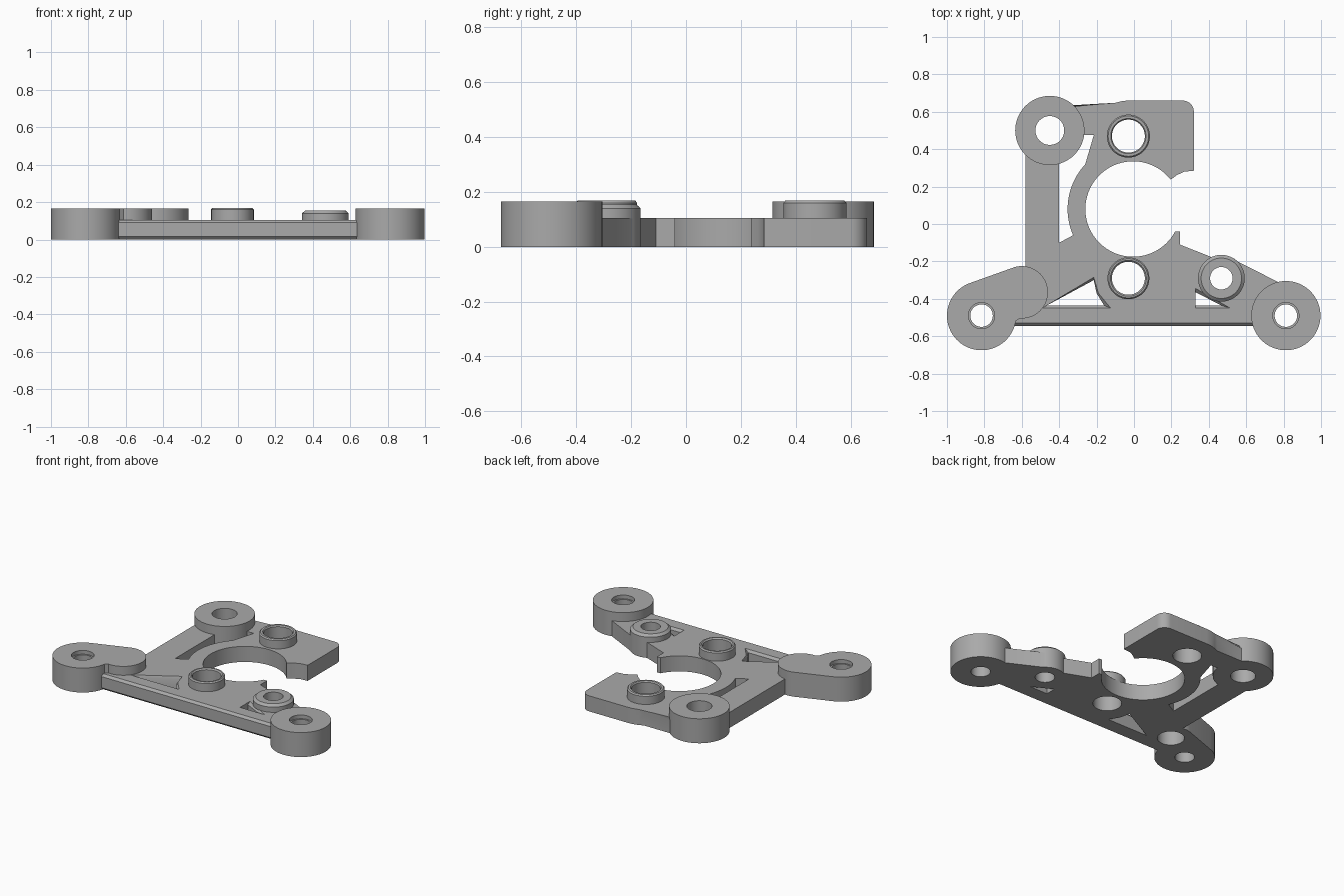
import bpy, bmesh
from math import radians, cos, sin, pi

if "Cube" in bpy.data.objects:
    bpy.data.objects.remove(bpy.data.objects["Cube"])

grey = bpy.data.materials.new("plain grey")
grey.use_nodes = True
COLOUR = (0.4, 0.4, 0.4, 1)
grey.diffuse_color = COLOUR
grey.node_tree.nodes["Principled BSDF"].inputs["Base Color"].default_value = COLOUR

THICK, TALL, CHAMFER = 0.105, 0.165, 0.015
INSET = 0.002
EAR_R, LOBE_R = 0.185, 0.14
EAR_BACK, EAR_LEFT, EAR_RIGHT = (-0.45, 0.5), (-0.815, -0.49), (0.812, -0.49)
LOBE = (-0.6, -0.365)
BOSS_BACK, BOSS_FRONT, BOSS_SIDE = (-0.03, 0.47), (-0.03, -0.29), (0.467, -0.29)
BORE = (-0.005, 0.08)


def arc(centre, r, start, end, n=24):
    steps = [radians(start + (end - start) * i / n) for i in range(n + 1)]
    return [(centre[0] + r * cos(a), centre[1] + r * sin(a)) for a in steps]


def circle(centre, r):
    return arc(centre, r, 0, 360, 64)[:-1]


def finish(name, bm):
    bmesh.ops.recalc_face_normals(bm, faces=bm.faces)
    mesh = bpy.data.meshes.new(name)
    bm.to_mesh(mesh)
    bm.free()
    mesh.materials.append(grey)
    obj = bpy.data.objects.new(name, mesh)
    bpy.context.collection.objects.link(obj)
    return obj


def loft(name, layers, bevel_rule=None):
    """Solid through a stack of (height, outline) layers."""
    bm = bmesh.new()
    rings = [[bm.verts.new((x, y, z)) for x, y in pts] for z, pts in layers]
    bm.faces.new(rings[0])
    bm.faces.new(rings[-1])
    for low, high in zip(rings, rings[1:]):
        for i in range(len(low)):
            bm.faces.new((low[i - 1], low[i], high[i], high[i - 1]))
    if bevel_rule:
        edges = [e for e in bm.edges if bevel_rule(*e.verts)]
        bmesh.ops.bevel(bm, geom=edges, offset=CHAMFER, segments=1, affect='EDGES')
    return finish(name, bm)


def prism(name, pts, low=0.0, high=THICK, rule=None):
    return loft(name, [(low, pts), (high, pts)], rule)


def tube(name, centre, profile, n=64):
    """Revolve a closed (radius, height) profile about a vertical axis."""
    bm = bmesh.new()
    rings = [[bm.verts.new((centre[0] + r * cos(2 * pi * i / n),
                            centre[1] + r * sin(2 * pi * i / n), z))
              for i in range(n)] for r, z in profile]
    for k, ring in enumerate(rings):
        for i in range(n):
            bm.faces.new((rings[k - 1][i - 1], rings[k - 1][i], ring[i], ring[i - 1]))
    return finish(name, bm)


def cut(obj, cutters):
    bpy.context.view_layer.objects.active = obj
    for cutter in cutters:
        cutter.hide_render = True
        mod = obj.modifiers.new("cut", 'BOOLEAN')
        mod.operation, mod.solver, mod.object = 'DIFFERENCE', 'EXACT', cutter
        bpy.ops.object.modifier_apply(modifier=mod.name)
        bpy.data.objects.remove(cutter)


def lobed_outline(inset=0.0):
    return (arc(EAR_LEFT, EAR_R - inset, 108, 351, 48)
            + arc(LOBE, LOBE_R - inset, 265, 465, 36))


def drill(centre, r, low=-0.1, high=0.4):
    return prism("drill", circle(centre, r), low, high)


# Base plate with the open bore on its side
outline = [(-0.7, -0.545), (0.7, -0.545), (0.84, -0.345)]
outline += arc(BOSS_SIDE, 0.125, 45, 115, 12)
outline += [(0.245, -0.11), (0.245, -0.04), (0.22, -0.04)]
outline += arc(BORE, 0.255, -30, -322, 72)
outline += [(0.23, 0.262), (0.27, 0.28), (0.32, 0.285)]
outline += arc((0.26, 0.6), 0.06, 0, 90, 10)
outline += [(-0.03, 0.66), (-0.06, 0.658), (-0.1, 0.648), (-0.13, 0.635),
            (-0.4, 0.635), (-0.58, 0.5), (-0.58, -0.3), (-0.7, -0.4)]


def chamfered_edge(a, b):
    front = max(a.co.y, b.co.y) < -0.54
    back = abs(a.co.y - 0.635) + abs(b.co.y - 0.635) < 0.001 and min(a.co.z, b.co.z) > 0.1
    return (front or back) and abs(a.co.x - b.co.x) > 0.1


plate = prism("base_plate", outline, rule=chamfered_edge)

# Openings in the plate: curved gap and two flared triangular slots
gap = [(-0.4, 0.45), (-0.4, -0.1)] + arc(BORE, 0.35, 203.6, 137) + [(-0.215, 0.475), (-0.3, 0.475)]
slot_left = [(-0.465, -0.435), (-0.16, -0.435), (-0.2, -0.37), (-0.215, -0.3)]
slot_left_top = [(-0.49, -0.45), (-0.125, -0.45), (-0.19, -0.37), (-0.215, -0.285)]
slot_right = [(0.33, -0.365), (0.33, -0.435), (0.465, -0.435)]
slot_right_top = [(0.33, -0.345), (0.33, -0.45), (0.515, -0.45)]
cutters = [prism("gap", gap, -0.1, 0.3)]
for small, wide in ((slot_left, slot_left_top), (slot_right, slot_right_top)):
    cutters.append(loft("slot", [(-0.1, small), (THICK - CHAMFER, small),
                                 (THICK, wide), (0.3, wide)]))

# Holes under the bosses, and room for the mounting ears
cutters += [drill(BOSS_BACK, 0.088), drill(BOSS_FRONT, 0.088), drill(BOSS_SIDE, 0.06)]
cutters += [drill(c, EAR_R - INSET) for c in (EAR_BACK, EAR_RIGHT)]
cutters.append(prism("ear_room", lobed_outline(INSET), -0.1, 0.4))
cut(plate, cutters)

# Mounting ears
back_ear = tube("back_ear", EAR_BACK, [(0.077, 0), (EAR_R, 0), (EAR_R, TALL), (0.077, TALL)])
right_ear = tube("right_ear", EAR_RIGHT, [(0.06, 0), (EAR_R, 0), (EAR_R, TALL),
                                          (0.07, TALL), (0.07, 0.14), (0.06, 0.14)])
left_ear = prism("left_ear", lobed_outline(), 0, TALL)
cut(left_ear, [drill(EAR_LEFT, 0.06), drill(EAR_LEFT, 0.07, 0.14),
               drill(LOBE, 0.083, -0.1, 0.1)])

# Raised bosses
base = THICK - INSET
back_boss = tube("back_boss", BOSS_BACK, [(0.088, base), (0.115, base), (0.115, 0.16),
                                          (0.108, 0.168), (0.094, 0.168), (0.088, 0.16)])
front_boss = tube("front_boss", BOSS_FRONT, [(0.088, base), (0.112, base), (0.112, 0.16),
                                             (0.105, 0.168), (0.096, 0.168), (0.088, 0.16)])
side_boss = tube("side_boss", BOSS_SIDE, [(0.06, base), (0.125, base), (0.125, 0.14),
                                          (0.108, 0.155), (0.06, 0.155)])

# Smooth round walls, keep hard edges
for part in (plate, back_ear, right_ear, left_ear, back_boss, front_boss, side_boss):
    bpy.ops.object.select_all(action='DESELECT')
    part.select_set(True)
    bpy.context.view_layer.objects.active = part
    bpy.ops.object.shade_smooth_by_angle(angle=radians(30))
